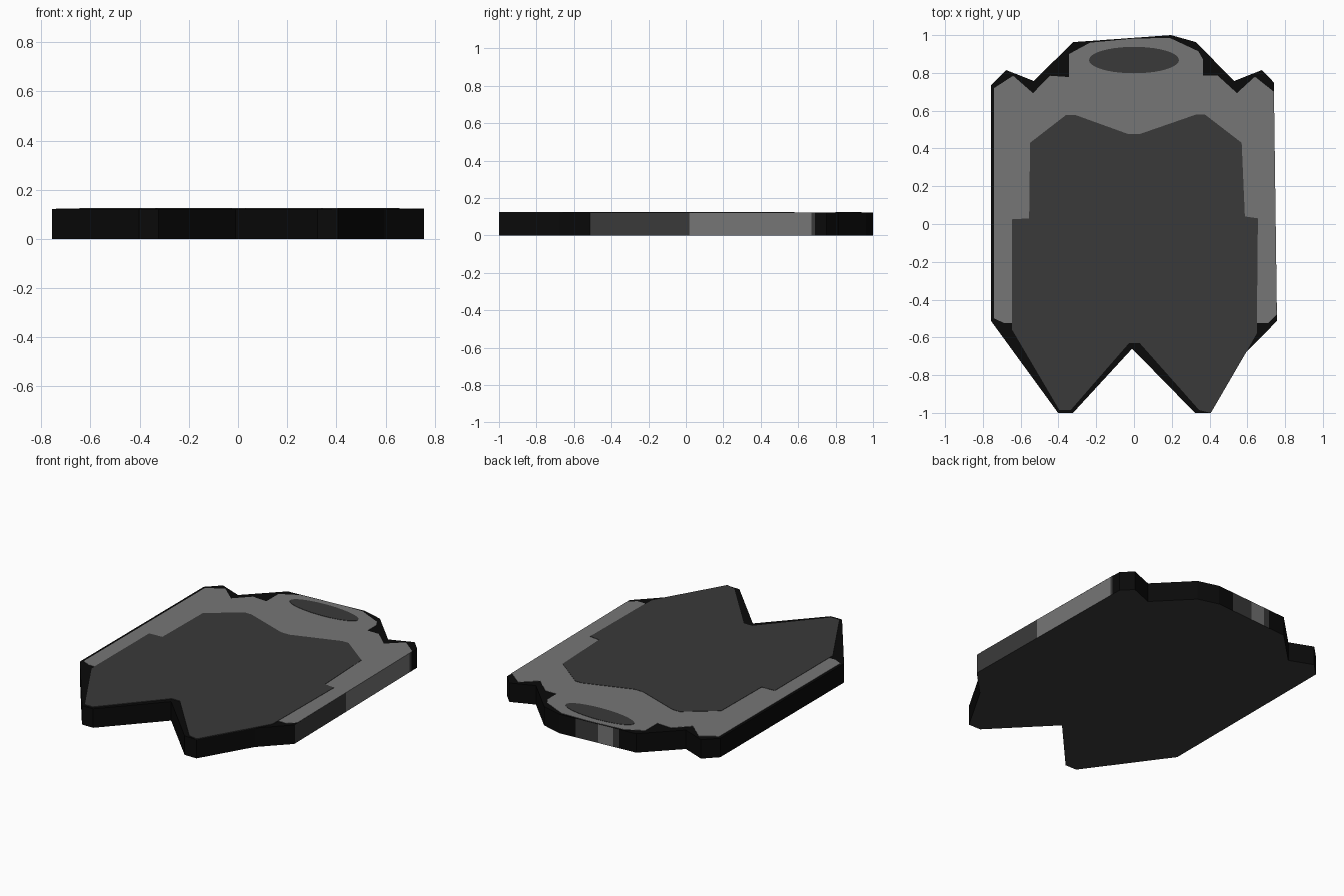
import bpy, bmesh, math

def material(name, v):
    m = bpy.data.materials.new(name)
    m.diffuse_color = (v, v, v, 1)
    return m

MATS = [material("black", 0.003), material("dark_grey", 0.042), material("mid_grey", 0.18)]
BLACK, DARK, GREY = 0, 1, 2

def prism(name, pts, z0, z1, top, bottom, walls):
    """Extrude an outline from z0 to z1; walls holds one colour index per edge."""
    bm = bmesh.new()
    lo = [bm.verts.new((x, y, z0)) for x, y in pts]
    hi = [bm.verts.new((x, y, z1)) for x, y in pts]
    n = len(pts)
    bm.faces.new(hi).material_index = top
    bm.faces.new(lo[::-1]).material_index = bottom
    for i in range(n):
        j = (i + 1) % n
        bm.faces.new((lo[i], lo[j], hi[j], hi[i])).material_index = walls[i]
    bmesh.ops.recalc_face_normals(bm, faces=bm.faces[:])
    me = bpy.data.meshes.new(name)
    bm.to_mesh(me)
    bm.free()
    for m in MATS:
        me.materials.append(m)
    ob = bpy.data.objects.new(name, me)
    bpy.context.collection.objects.link(ob)
    return ob

# Slab outline, counter-clockwise; third value colours the wall that starts there
outline = [
    (-0.757, -0.513, BLACK), (-0.402, -1, BLACK), (-0.323, -1, BLACK), (-0.01, -0.66, BLACK),
    (0.323, -1, BLACK), (0.407, -1, BLACK), (0.593, -0.68, BLACK),
    (0.757, -0.513, DARK), (0.750, 0.02, GREY), (0.741, 0.67, DARK), (0.741, 0.69, BLACK),
    (0.74, 0.75, BLACK), (0.677, 0.815, BLACK), (0.53, 0.757, BLACK), (0.328, 0.963, BLACK),
    (0.196, 1.0, BLACK), (0.085, 0.992, DARK), (-0.066, 0.981, GREY), (-0.165, 0.974, DARK),
    (-0.205, 0.971, BLACK), (-0.323, 0.963, BLACK), (-0.53, 0.757, BLACK),
    (-0.677, 0.815, BLACK), (-0.757, 0.735, BLACK),
]
prism("base_slab", [p[:2] for p in outline], 0, 0.121, BLACK, DARK, [p[2] for p in outline])

# Mid grey border plate
border = [
    (-0.688, -0.524), (0.71, -0.524), (0.756, -0.48), (0.750, 0.02), (0.741, 0.70),
    (0.64, 0.78), (0.545, 0.693), (0.444, 0.785), (0.365, 0.785), (0.365, 0.873),
    (0.34, 0.915), (0.19, 0.985), (0.0, 0.982), (-0.233, 0.96), (-0.344, 0.90),
    (-0.344, 0.778), (-0.444, 0.785), (-0.535, 0.693), (-0.64, 0.785), (-0.74, 0.72),
    (-0.74, -0.50),
]
prism("border_plate", border, 0.121, 0.123, GREY, GREY, [GREY] * len(border))

# Dark central plate with two prongs at the front
centre = [
    (-0.645, -0.56), (-0.395, -0.985), (-0.335, -0.985), (-0.026, -0.63), (0.03, -0.63),
    (0.345, -0.985), (0.407, -1), (0.593, -0.68), (0.65, -0.58), (0.656, 0.03),
    (0.587, 0.04), (0.57, 0.43), (0.375, 0.58), (0.33, 0.58), (0.03, 0.476),
    (-0.03, 0.476), (-0.31, 0.577), (-0.36, 0.577), (-0.55, 0.43), (-0.555, 0.03),
    (-0.645, 0.025),
]
prism("centre_plate", centre, 0.121, 0.125, DARK, DARK, [DARK] * len(centre))

# Dark oval near the back edge
oval = [(0.238 * math.cos(math.tau * i / 40), 0.868 + 0.07 * math.sin(math.tau * i / 40))
        for i in range(40)]
prism("oval_plate", oval, 0.121, 0.125, DARK, DARK, [DARK] * 40)
